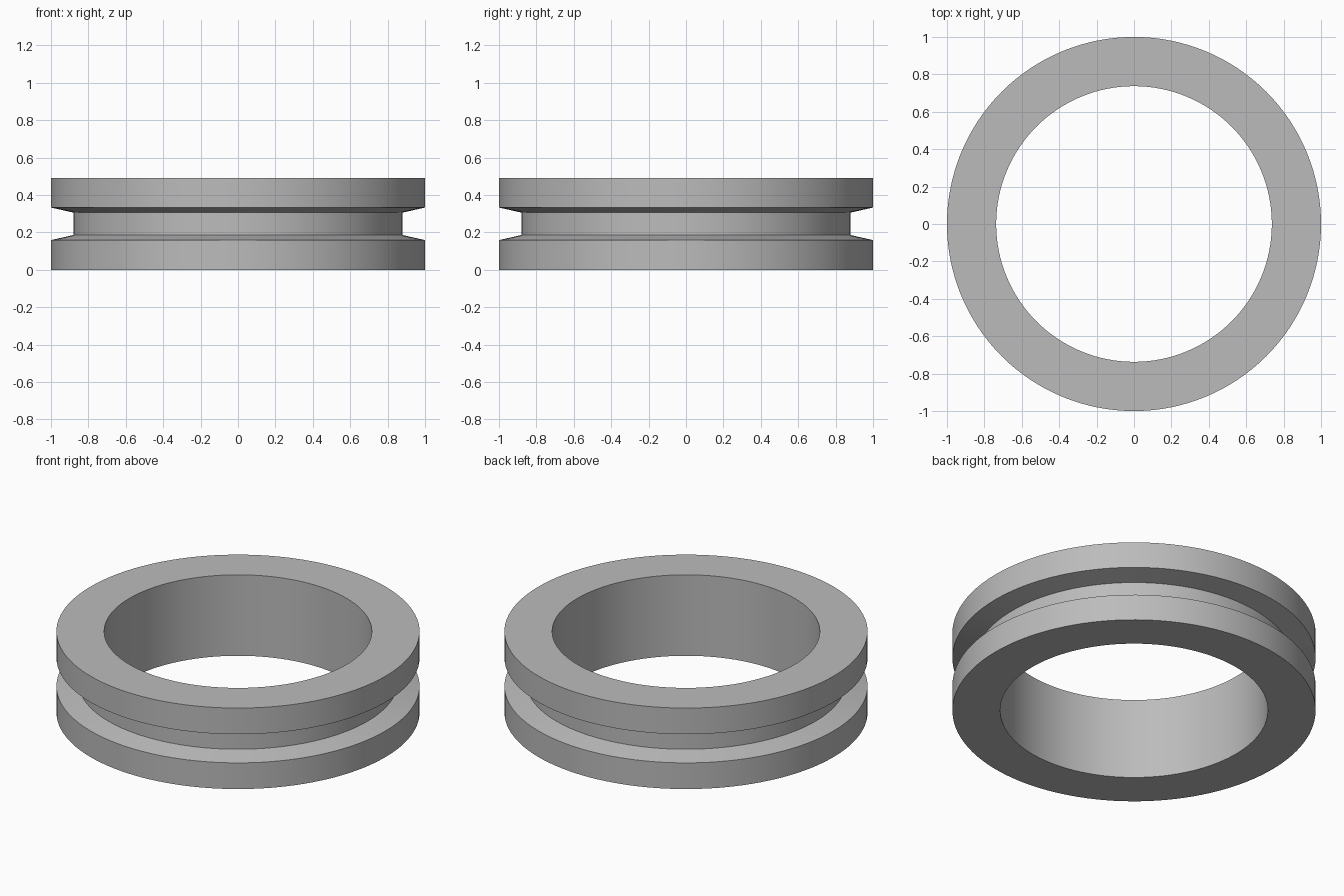
import bpy
import bmesh
import math

cube = bpy.data.objects.get("Cube")
if cube:
    bpy.data.objects.remove(cube, do_unlink=True)

SEGMENTS = 128
HEIGHT = 0.492
OUTER, INNER, GROOVE = 1.0, 0.737, 0.88

# Single grey finish
grey = bpy.data.materials.new("plain grey")
grey.use_nodes = True
colour = (0.5, 0.5, 0.5, 1)
grey.diffuse_color = colour
grey.node_tree.nodes["Principled BSDF"].inputs["Base Color"].default_value = colour

# Lower half of the cross-section (radius, z), mirrored for the upper half
lower = [(INNER, 0), (OUTER, 0), (OUTER, 0.159), (GROOVE, 0.186)]
profile = lower + [(r, HEIGHT - z) for r, z in reversed(lower)]

# Revolve the closed section into a grooved ring
bm = bmesh.new()
rings = []
for i in range(SEGMENTS):
    a = math.tau * i / SEGMENTS
    rings.append([bm.verts.new((r * math.cos(a), r * math.sin(a), z)) for r, z in profile])
for i, ring in enumerate(rings):
    following = rings[(i + 1) % SEGMENTS]
    for j in range(len(profile)):
        k = (j + 1) % len(profile)
        bm.faces.new((ring[j], following[j], following[k], ring[k]))
bmesh.ops.recalc_face_normals(bm, faces=bm.faces)

mesh = bpy.data.meshes.new("grooved_ring")
bm.to_mesh(mesh)
bm.free()
mesh.materials.append(grey)
grooved_ring = bpy.data.objects.new("grooved_ring", mesh)
bpy.context.collection.objects.link(grooved_ring)

# Smooth around the ring, crisp at the section corners
bpy.ops.object.select_all(action='DESELECT')
grooved_ring.select_set(True)
bpy.context.view_layer.objects.active = grooved_ring
bpy.ops.object.shade_smooth_by_angle(angle=math.radians(30))
